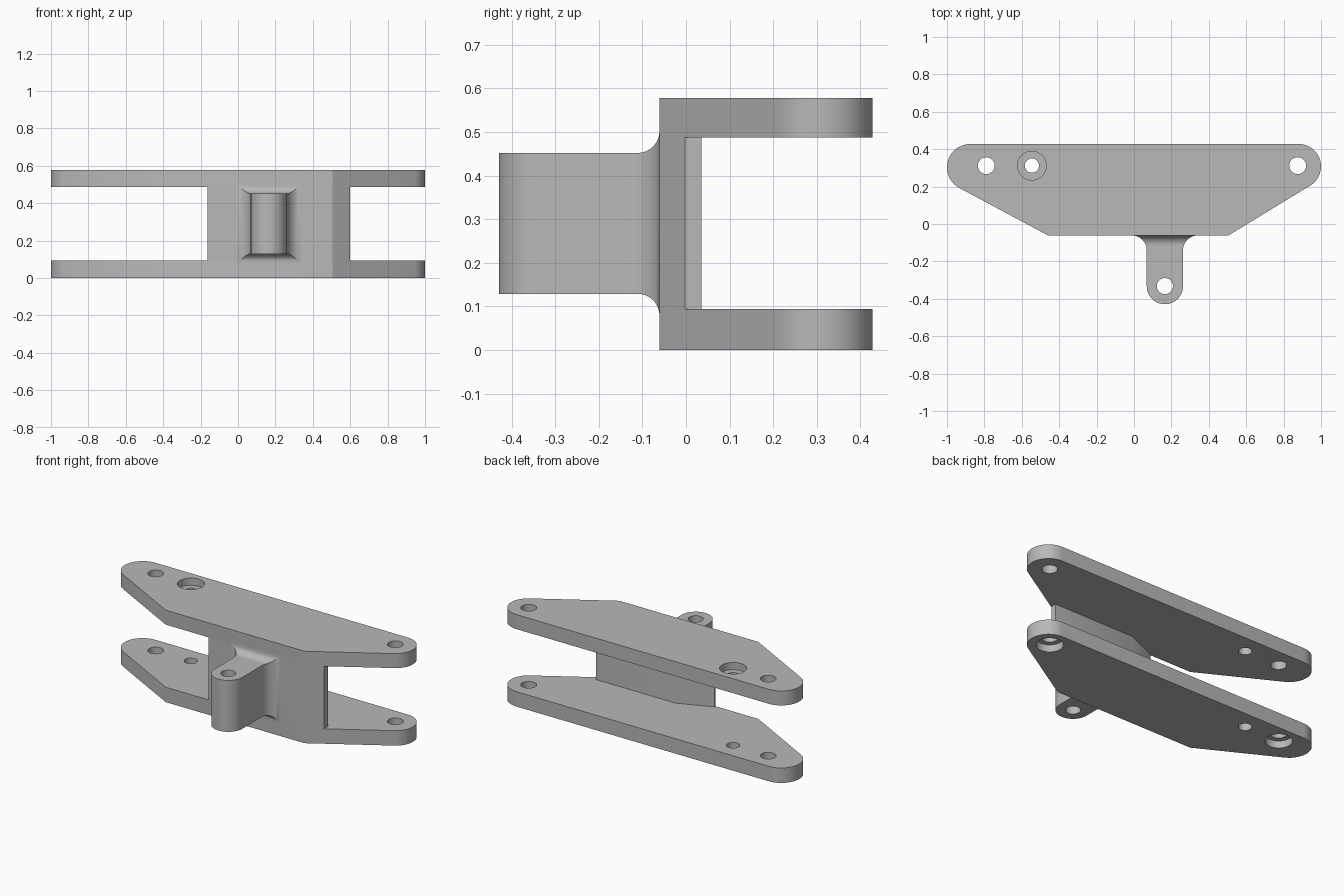
import bpy
import bmesh
from math import sin, cos, radians, sqrt

cube = bpy.data.objects.get("Cube")
if cube:
    bpy.data.objects.remove(cube, do_unlink=True)

grey = bpy.data.materials.new("machined grey")
grey.use_nodes = True
grey.diffuse_color = (0.48, 0.48, 0.48, 1)
grey.node_tree.nodes["Principled BSDF"].inputs["Base Color"].default_value = grey.diffuse_color


def arc(cx, cy, r, start, end, steps=20):
    """Points along an arc, angles in degrees."""
    angles = [radians(start + (end - start) * i / steps) for i in range(steps + 1)]
    return [(cx + r * cos(a), cy + r * sin(a)) for a in angles]


def loft(name, rings):
    """Closed solid through a list of matching rings."""
    bm = bmesh.new()
    rows = [[bm.verts.new(p) for p in ring] for ring in rings]
    n = len(rows[0])
    for a, b in zip(rows, rows[1:]):
        for i in range(n):
            j = (i + 1) % n
            bm.faces.new((a[i], a[j], b[j], b[i]))
    bm.faces.new(rows[0][::-1])
    bm.faces.new(rows[-1])
    bmesh.ops.recalc_face_normals(bm, faces=bm.faces)
    mesh = bpy.data.meshes.new(name)
    bm.to_mesh(mesh)
    bm.free()
    obj = bpy.data.objects.new(name, mesh)
    bpy.context.collection.objects.link(obj)
    mesh.materials.append(grey)
    return obj


def extrude(name, outline, z0, z1):
    return loft(name, [[(x, y, z) for x, y in outline] for z in (z0, z1)])


def activate(obj):
    bpy.ops.object.select_all(action='DESELECT')
    obj.select_set(True)
    bpy.context.view_layer.objects.active = obj


def drill(obj, x, y, r, z0, z1):
    """Cut a round hole between two heights."""
    cutter = extrude("drill_cutter", arc(x, y, r, 0, 352.5, 47), z0, z1)
    cutter.hide_render = True
    mod = obj.modifiers.new("hole", 'BOOLEAN')
    mod.operation = 'DIFFERENCE'
    mod.solver = 'EXACT'
    mod.object = cutter
    activate(obj)
    bpy.ops.object.modifier_apply(modifier=mod.name)
    bpy.data.objects.remove(cutter, do_unlink=True)


def smooth(obj):
    activate(obj)
    bpy.ops.object.shade_smooth_by_angle(angle=radians(30))


THICK, GAP_TOP, TOP = 0.094, 0.487, 0.578
FRONT = -0.061
HOLE, SMALL, BORE = 0.045, 0.038, 0.077
ROW = 0.312
LEFT_X, RIGHT_X, MID_X = 0.875, -0.79, -0.546

# Arm plates with rounded ends and tapered front corners
plate = ([(-0.46, FRONT), (0.505, FRONT)]
         + arc(0.88, 0.308, 0.12, -57, 90)
         + arc(-0.875, 0.303, 0.125, 90, 241))
lower = extrude("lower_plate", plate, 0, THICK)
upper = extrude("upper_plate", plate, GAP_TOP, TOP)
for obj in (lower, upper):
    for x, r in ((LEFT_X, HOLE), (RIGHT_X, HOLE), (MID_X, SMALL)):
        drill(obj, x, ROW, r, -0.1, 0.7)

# Counterbores on the outer faces
drill(upper, MID_X, ROW, BORE, TOP - 0.045, 0.7)
for x in (LEFT_X, RIGHT_X):
    drill(lower, x, ROW, BORE, -0.1, 0.045)

# Web joining the plates, thinning toward one end
web = extrude("connecting_web",
              [(-0.162, FRONT), (0.505, FRONT), (0.6, -0.002), (0.6, 0.035),
               (0.047, 0.035), (-0.162, -0.05)], THICK, GAP_TOP)

# Front lug with a vertical pin hole
LUG_X, LUG_Y, LUG_R, LUG_LOW, LUG_HIGH = 0.165, -0.332, 0.097, 0.129, 0.452
FLARE_X, FLARE_Z = 0.08, 0.05
root = FRONT - FLARE_X
lug = extrude("front_lug",
              [(LUG_X + LUG_R, root), (LUG_X - LUG_R, root)]
              + arc(LUG_X, LUG_Y, LUG_R, 180, 360, 32), LUG_LOW, LUG_HIGH)
drill(lug, LUG_X, LUG_Y, 0.043, -0.1, 0.7)


# Concave flare blending the lug into the web
def fillet(d, r):
    return r - sqrt(r * r - max(r - d, 0) ** 2)


rings = []
for i in range(17):
    d = FLARE_X * (1 - sin(radians(90 * i / 16)))
    w = LUG_R + fillet(d, FLARE_X)
    h = fillet(d, FLARE_Z)
    y = FRONT - d
    rings.append([(LUG_X - w, y, LUG_LOW - h), (LUG_X + w, y, LUG_LOW - h),
                  (LUG_X + w, y, LUG_HIGH + h), (LUG_X - w, y, LUG_HIGH + h)])
flare = loft("lug_flare", rings)

for obj in (lower, upper, web, lug, flare):
    smooth(obj)
